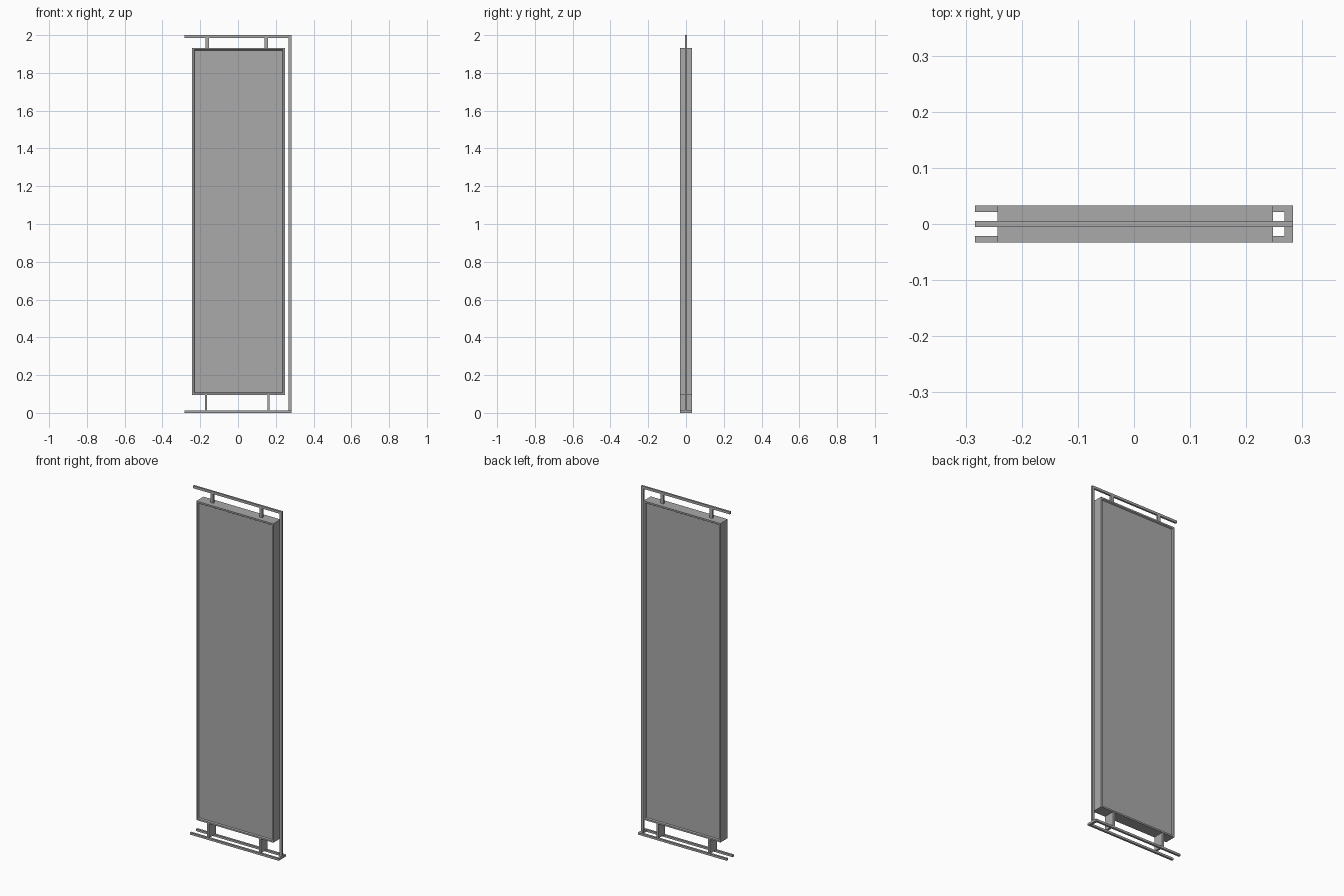
import bpy
import bmesh

cube = bpy.data.objects.get("Cube")
if cube:
    bpy.data.objects.remove(cube, do_unlink=True)

# Single painted-metal colour
grey = bpy.data.materials.new("grey_metal")
grey.use_nodes = True
colour = (0.4, 0.4, 0.4, 1)
grey.diffuse_color = colour
grey.node_tree.nodes["Principled BSDF"].inputs["Base Color"].default_value = colour


def box(name, x, y, z, shape=None):
    """Box between (min, max) limits on each axis, optionally reshaped."""
    bm = bmesh.new()
    bmesh.ops.create_cube(bm, size=1)
    for v in bm.verts:
        v.co = [lim[int(c > 0)] for lim, c in zip((x, y, z), v.co)]
    if shape:
        shape(bm)
    mesh = bpy.data.meshes.new(name)
    bm.to_mesh(mesh)
    bm.free()
    mesh.materials.append(grey)
    obj = bpy.data.objects.new(name, mesh)
    bpy.context.collection.objects.link(obj)
    return obj


def recess_panels(bm):
    """Frame lip and sloped recess on the front and back."""
    bm.normal_update()
    for face in [f for f in bm.faces if abs(f.normal.y) > 0.9]:
        bmesh.ops.inset_individual(bm, faces=[face], thickness=0.013)
        bmesh.ops.inset_individual(bm, faces=[face], thickness=0.006, depth=-0.007)


BAR = (-0.0055, 0.0055)
DEPTH = (-0.033, 0.033)

# Double-sided sign cabinet
box("sign_cabinet", (-0.243, 0.248), DEPTH, (0.095, 1.933), recess_panels)

# Side post and top arm
box("side_post", (0.268, 0.283), BAR, (0, 1.986))
box("top_arm", (-0.283, 0.283), BAR, (1.986, 2.0))

# Hangers above the cabinet
for side, x in (("right", -0.163), ("left", 0.149)):
    box(side + "_hanger", (x - 0.009, x + 0.009), BAR, (1.933, 1.986))

# Plates below the cabinet
for side, x in (("right", -0.169), ("left", 0.161)):
    box(side + "_support_plate", (x - 0.006, x + 0.006), (-0.031, 0.031), (0.012, 0.095))

# Base rails joined by an end piece
for side, y in (("front", (-0.033, -0.021)), ("back", (0.021, 0.033))):
    box(side + "_base_rail", (-0.283, 0.268), y, (0, 0.012))
box("base_end", (0.268, 0.283), DEPTH, (0, 0.012))
